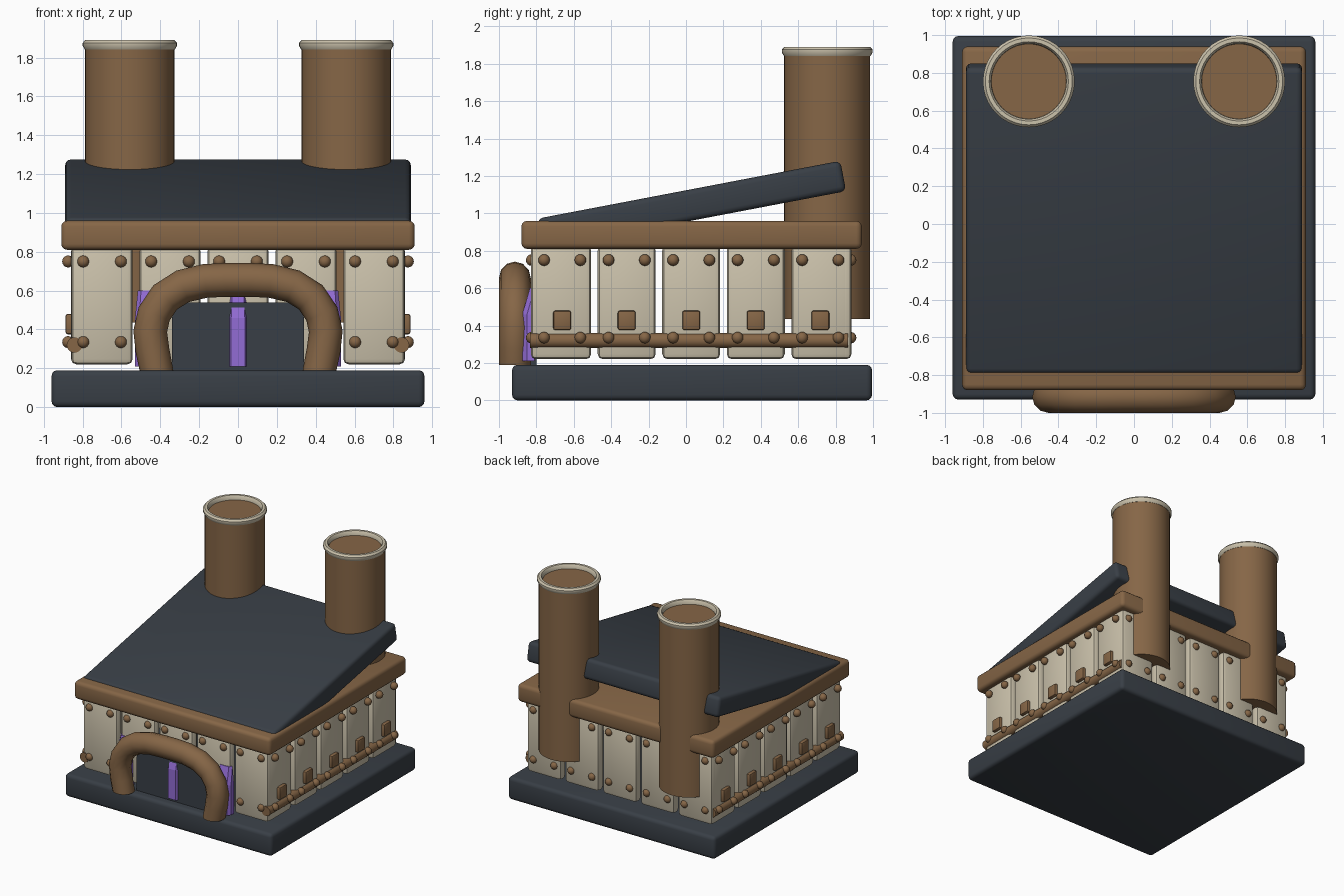
import bpy, bmesh, math
from mathutils import Vector, Matrix

if "Cube" in bpy.data.objects:
    bpy.data.objects.remove(bpy.data.objects["Cube"])


def material(name, rgb):
    m = bpy.data.materials.new(name)
    m.diffuse_color = (*rgb, 1)
    m.use_nodes = True
    m.node_tree.nodes["Principled BSDF"].inputs["Base Color"].default_value = m.diffuse_color
    return m


SLATE = material("dark slate", (0.040, 0.049, 0.061))
BROWN = material("brown", (0.238, 0.133, 0.062))
CREAM = material("cream", (0.60, 0.54, 0.41))
PURPLE = material("purple", (0.29, 0.15, 0.66))


def finish(name, bm, mat, smooth=True, angle=35):
    bmesh.ops.recalc_face_normals(bm, faces=bm.faces[:])
    me = bpy.data.meshes.new(name)
    bm.to_mesh(me)
    bm.free()
    me.materials.append(mat)
    ob = bpy.data.objects.new(name, me)
    bpy.context.collection.objects.link(ob)
    if smooth:
        bpy.ops.object.select_all(action='DESELECT')
        ob.select_set(True)
        bpy.context.view_layer.objects.active = ob
        bpy.ops.object.shade_smooth_by_angle(angle=math.radians(angle))
    return ob


def add_box(bm, lo, hi, bevel=0.0, segs=3):
    """Box between two corners with rounded edges."""
    lo, hi = Vector(lo), Vector(hi)
    tmp = bmesh.new()
    bmesh.ops.create_cube(tmp, size=1, matrix=Matrix.Translation((lo + hi) / 2)
                          @ Matrix.Diagonal((*(hi - lo), 1)))
    if bevel:
        bmesh.ops.bevel(tmp, geom=tmp.edges[:], offset=bevel, segments=segs,
                        profile=0.5, affect='EDGES')
    me = bpy.data.meshes.new("tmp")
    tmp.to_mesh(me)
    tmp.free()
    bm.from_mesh(me)
    bpy.data.meshes.remove(me)


def box(name, lo, hi, mat, bevel, segs=3):
    bm = bmesh.new()
    add_box(bm, lo, hi, bevel, segs)
    return finish(name, bm, mat)


def lathe(name, profile, mat, loc, steps=40):
    """Revolve an (r, z) profile about a vertical axis."""
    bm = bmesh.new()
    vs = [bm.verts.new((r, 0, z)) for r, z in profile]
    es = [bm.edges.new(p) for p in zip(vs, vs[1:])]
    bmesh.ops.spin(bm, geom=vs + es, cent=(0, 0, 0), axis=(0, 0, 1),
                   angle=math.tau, steps=steps)
    bmesh.ops.remove_doubles(bm, verts=bm.verts[:], dist=1e-4)
    ob = finish(name, bm, mat)
    ob.location = loc
    return ob


# Base and eave slabs
box("base", (-0.96, -0.93, 0), (0.96, 0.995, 0.19), SLATE, 0.03)
box("eave", (-0.91, -0.88, 0.81), (0.91, 0.94, 0.96), BROWN, 0.03)

# Sloping roof
roof = box("roof", (-0.89, -0.825, -0.0825), (0.89, 0.825, 0.0825), SLATE, 0.03)
roof.location = (0, 0.03, 1.045)
roof.rotation_euler = (math.radians(10.8), 0, 0)

# Wall panels, rivets and side brackets
X0, Y0, Y1, T = 0.86, -0.83, 0.885, 0.08
Z0, Z1 = 0.22, 0.83
panels, rivets, brackets = bmesh.new(), bmesh.new(), bmesh.new()


def rivet(x, y, z):
    bmesh.ops.create_uvsphere(rivets, u_segments=14, v_segments=8, radius=0.031,
                              matrix=Matrix.Translation((x, y, z)))


for i in range(-2, 3):
    cx, cy = i * 0.35, 0.028 + i * 0.345
    # front and back rows
    for y, d in ((Y0, 1), (Y1, -1)):
        ya, yb = sorted((y, y + d * T))
        add_box(panels, (cx - 0.158, ya, Z0), (cx + 0.158, yb, Z1), 0.028, 2)
        for dx in (-0.097, 0.097):
            rivet(cx + dx, y + d * 0.005, 0.75)
            if d < 0 or abs(i) == 2:
                rivet(cx + dx, y + d * 0.005, 0.335)
    # left and right rows
    for s in (-1, 1):
        xa, xb = sorted((s * X0, s * (X0 - T)))
        add_box(panels, (xa, cy - 0.155, Z0), (xb, cy + 0.155, Z1), 0.028, 2)
        for dy in (-0.097, 0.097):
            for z in (0.75, 0.335):
                rivet(s * 0.875, cy + dy, z)
        xa, xb = sorted((s * 0.84, s * 0.888))
        add_box(brackets, (xa, cy - 0.048, 0.375), (xb, cy + 0.048, 0.48), 0.012, 2)
finish("wall_panels", panels, CREAM)
finish("rivets", rivets, BROWN, angle=60)
finish("side_brackets", brackets, BROWN)

# Horizontal pipes along both side walls
pipes = bmesh.new()
for s in (-1, 1):
    bmesh.ops.create_cone(pipes, cap_ends=True, segments=16, radius1=0.04, radius2=0.04,
                          depth=1.7, matrix=Matrix.Translation((s * 0.842, 0.015, 0.32))
                          @ Matrix.Rotation(math.pi / 2, 4, 'X'))
finish("side_pipes", pipes, BROWN)

# Chimneys with pale rims
for s, side in ((-1, "left"), (1, "right")):
    at = (s * 0.557, 0.755, 0)
    lathe(side + "_chimney", [(0, 0.435), (0.23, 0.435), (0.23, 1.855), (0, 1.855)],
          BROWN, at)
    rim = [(0.198, 1.85), (0.2, 1.875), (0.21, 1.89), (0.23, 1.89), (0.243, 1.875),
           (0.243, 1.86), (0.232, 1.842), (0.215, 1.84), (0.198, 1.85)]
    lathe(side + "_chimney_rim", rim, CREAM, at)

# Door with clipped upper corners
bm = bmesh.new()
outline = [(-0.34, 0.185), (0.34, 0.185), (0.34, 0.46), (0.325, 0.51), (0.29, 0.54),
           (-0.29, 0.54), (-0.325, 0.51), (-0.34, 0.46)]
face = bm.faces.new([bm.verts.new((x, -0.86, z)) for x, z in outline])
ext = bmesh.ops.extrude_face_region(bm, geom=[face])
bmesh.ops.translate(bm, vec=(0, 0.06, 0),
                    verts=[g for g in ext["geom"] if isinstance(g, bmesh.types.BMVert)])
finish("door", bm, SLATE, smooth=False)

# Purple crystal bars, faceted and leaning back towards the tip
bm = bmesh.new()
for cx, w in ((-0.46, 0.07), (0, 0.05), (0.46, 0.07)):
    rings = []
    for z, yf, k in ((0.21, -0.875, 1), (0.46, -0.875, 1), (0.6, -0.835, 0.8)):
        pts = [(-w * k, -0.81), (-w * k, yf + 0.025), (-w * 0.7 * k, yf),
               (w * 0.7 * k, yf), (w * k, yf + 0.025), (w * k, -0.81)]
        rings.append([bm.verts.new((cx + x, min(y, -0.81), z)) for x, y in pts])
    for a, b in zip(rings, rings[1:]):
        for j in range(6):
            bm.faces.new((a[j], a[(j + 1) % 6], b[(j + 1) % 6], b[j]))
    bm.faces.new(rings[0])
    bm.faces.new(rings[-1])
finish("crystal_bars", bm, PURPLE, smooth=False)

# Rounded arch tube around the door
half = [(0.42, 0.19), (0.44, 0.29), (0.452, 0.39), (0.432, 0.48), (0.375, 0.565),
        (0.285, 0.622), (0.17, 0.65), (0.06, 0.655)]
path = half + [(-x, z) for x, z in reversed(half)]
bm = bmesh.new()
rings = []
N = 12
for i, (x, z) in enumerate(path):
    a, b = path[max(i - 1, 0)], path[min(i + 1, len(path) - 1)]
    t = Vector((b[0] - a[0], 0, b[1] - a[1])).normalized()
    if i in (0, len(path) - 1):
        t = Vector((0, 0, 1 if i == 0 else -1))
    n = Vector((t.z, 0, -t.x))
    rings.append([bm.verts.new(Vector((x, -0.915, z))
                  + n * 0.087 * math.cos(math.tau * j / N)
                  + Vector((0, 0.085 * math.sin(math.tau * j / N), 0))) for j in range(N)])
for a, b in zip(rings, rings[1:]):
    for j in range(N):
        bm.faces.new((a[j], a[(j + 1) % N], b[(j + 1) % N], b[j]))
bm.faces.new(rings[0])
bm.faces.new(rings[-1])
finish("door_arch", bm, BROWN, angle=45)
